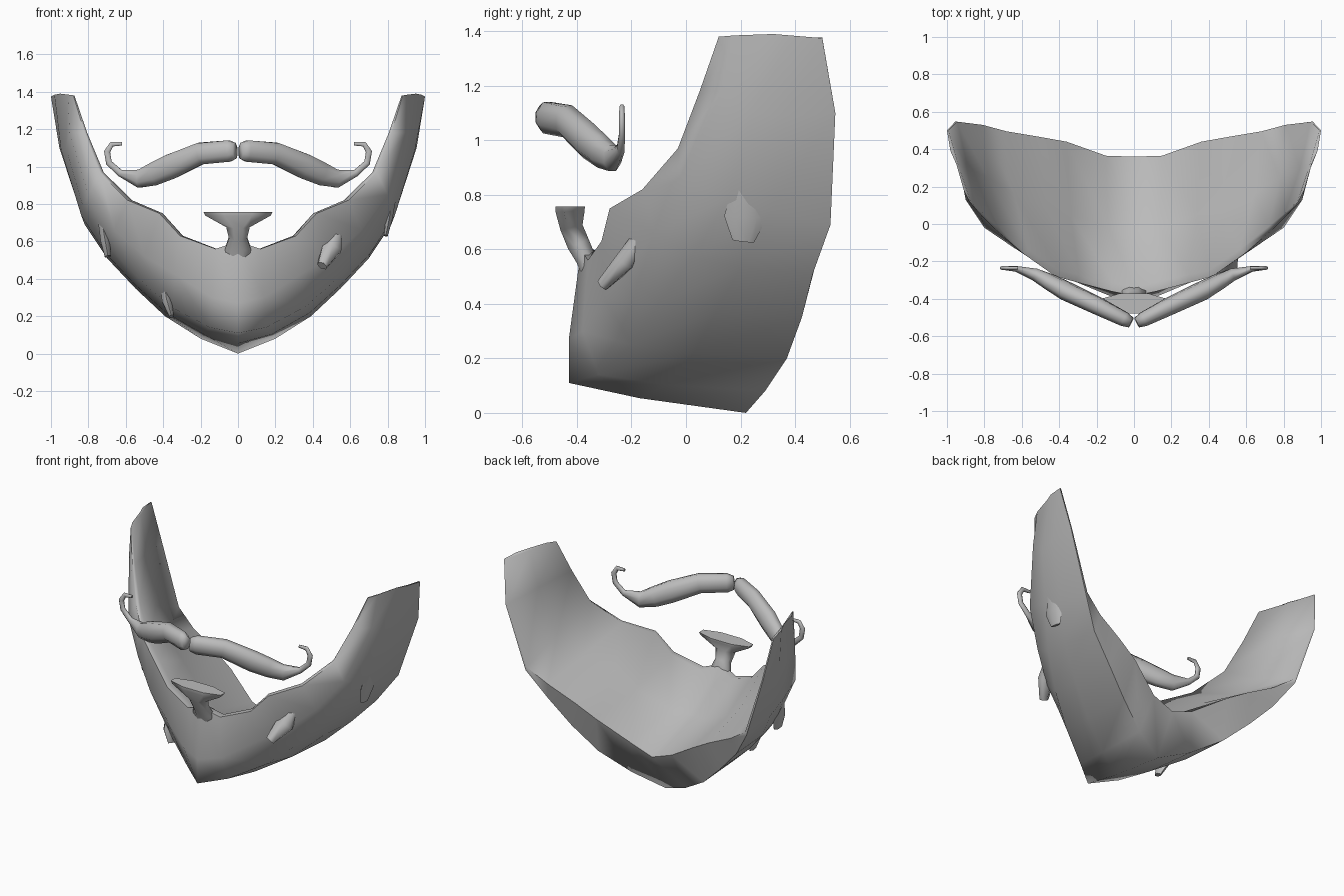
import bpy
import bmesh
import math
from mathutils import Vector

default_cube = bpy.data.objects.get("Cube")
if default_cube:
    bpy.data.objects.remove(default_cube, do_unlink=True)

# One plain grey for all of the hair
grey = bpy.data.materials.new("hair grey")
grey.use_nodes = True
colour = (.5, .5, .5, 1)
grey.diffuse_color = colour
grey.node_tree.nodes["Principled BSDF"].inputs["Base Color"].default_value = colour


def skin_rings(name, rings):
    """Join a row of equal point rings into a closed solid."""
    bm = bmesh.new()
    rows = [[bm.verts.new(point) for point in ring] for ring in rings]
    count = len(rows[0])
    for first, second in zip(rows, rows[1:]):
        for i in range(count):
            j = (i + 1) % count
            bm.faces.new((first[i], first[j], second[j], second[i]))
    bm.faces.new(rows[0])
    bm.faces.new(list(reversed(rows[-1])))
    bmesh.ops.recalc_face_normals(bm, faces=bm.faces)
    mesh = bpy.data.meshes.new(name)
    bm.to_mesh(mesh)
    bm.free()
    for face in mesh.polygons:
        face.use_smooth = True
    mesh.set_sharp_from_angle(angle=math.radians(75))
    mesh.materials.append(grey)
    obj = bpy.data.objects.new(name, mesh)
    bpy.context.collection.objects.link(obj)
    return obj


def sweep(name, path, sides=8, flip=1):
    """Sweep an oval along a path of (x, y, z, width radius, depth radius)."""
    centres = [Vector((flip * p[0], p[1], p[2])) for p in path]
    rings = []
    for k, centre in enumerate(centres):
        before = centres[max(k - 1, 0)]
        after = centres[min(k + 1, len(centres) - 1)]
        tangent = (after - before).normalized()
        depth = Vector((0, 1, 0))
        depth = (depth - tangent * depth.dot(tangent)).normalized()
        across = tangent.cross(depth)
        width_radius, depth_radius = path[k][3:]
        ring = []
        for i in range(sides):
            angle = math.tau * (i + .5) / sides
            ring.append(centre + across * width_radius * math.cos(angle)
                        + depth * depth_radius * math.sin(angle))
        rings.append(ring)
    return skin_rings(name, rings)


def mirrored(point):
    return Vector((-point.x, point.y, point.z))


# Beard: five guide lines running from the chin centre to the ear
upper_rim = [(0, -.385, .6), (.12, -.36, .56), (.31, -.31, .63), (.42, -.28, .75),
             (.59, -.16, .82), (.74, -.03, .97), (.82, .05, 1.18), (.88, .12, 1.38)]
cheek_line = [(0, -.43, .27), (.14, -.38, .3), (.33, -.3, .42), (.5, -.22, .52),
              (.66, -.115, .66), (.8, -.02, .85), (.9, .13, 1.18), (.91, .18, 1.385)]
jaw_line = [(0, -.43, .11), (.15, -.32, .14), (.36, -.2, .25), (.53, -.1, .4),
            (.69, .02, .57), (.83, .16, .79), (.92, .24, 1.1), (.95, .32, 1.39)]
under_edge = [(0, .22, 0), (.2, .29, .08), (.39, .37, .2), (.55, .425, .35),
              (.7, .465, .51), (.82, .53, .69), (.955, .548, 1.1), (1, .5, 1.375)]
neck_edge = [(0, .36, .26), (.15, .365, .315), (.36, .44, .45), (.5, .465, .53),
             (.68, .495, .62), (.81, .53, .71), (.945, .546, 1.1), (.992, .5, 1.377)]

half = []
for station in zip(upper_rim, cheek_line, jaw_line, under_edge, neck_edge):
    rim, cheek, jaw, under, neck = map(Vector, station)
    # Slight bulge under the jaw
    belly = jaw.lerp(under, .4)
    if rim.x > 0:
        belly.x += .012
    if rim.z < 1.3:
        belly.z -= .012
    # Rounded lip that thins toward the ear, and a shallow hollow inside
    inward = Vector((-rim.x, .5 - rim.y, 0)).normalized()
    lip = rim + inward * .05 * (1.5 - rim.z)
    hollow = rim.lerp(neck, .5).lerp(jaw.lerp(belly, .5), .1)
    half.append([rim, cheek, jaw, belly, under, neck, hollow, lip])
other_half = [[mirrored(p) for p in ring] for ring in reversed(half[1:])]
skin_rings("beard", other_half + half)

# Moustache halves with a curled tip
moustache_path = [
    (.015, -.528, 1.085, .045, .03),
    (.05, -.51, 1.083, .062, .042),
    (.2, -.435, 1.07, .063, .05),
    (.36, -.36, 1.0, .072, .052),
    (.45, -.31, .96, .066, .045),
    (.53, -.27, .935, .052, .036),
    (.63, -.24, .965, .02, .016),
    (.69, -.235, 1.02, .018, .012),
    (.7, -.235, 1.08, .018, .012),
    (.675, -.235, 1.12, .015, .01),
    (.62, -.235, 1.122, .01, .008),
]
for side, flip in (("left", 1), ("right", -1)):
    sweep("moustache_" + side, moustache_path, flip=flip)

# Flared tuft under the lip
sweep("lip_tuft", [
    (0, -.35, .47, .06, .02),
    (0, -.365, .56, .075, .04),
    (0, -.395, .62, .052, .045),
    (0, -.42, .68, .068, .045),
    (0, -.425, .74, .19, .058),
    (0, -.425, .757, .2, .058),
])

# Loose pointed tufts growing out of the beard
loose_tufts = {
    "left_front_tuft": [(.53, -.14, .68, .03, .03), (.5, -.22, .56, .06, .04),
                        (.45, -.305, .47, .03, .025)],
    "left_side_tuft": [(.84, .22, .9, .02, .03), (.808, .22, .72, .02, .08),
                       (.79, .21, .63, .012, .04)],
    "right_side_tuft": [(-.74, .05, .78, .02, .02), (-.71, .03, .6, .028, .06),
                        (-.695, .02, .52, .02, .04)],
    "right_front_tuft": [(-.4, -.14, .42, .02, .02), (-.38, -.18, .28, .03, .06),
                         (-.355, -.2, .2, .015, .03)],
}
for name, path in loose_tufts.items():
    sweep(name, path, sides=6)
